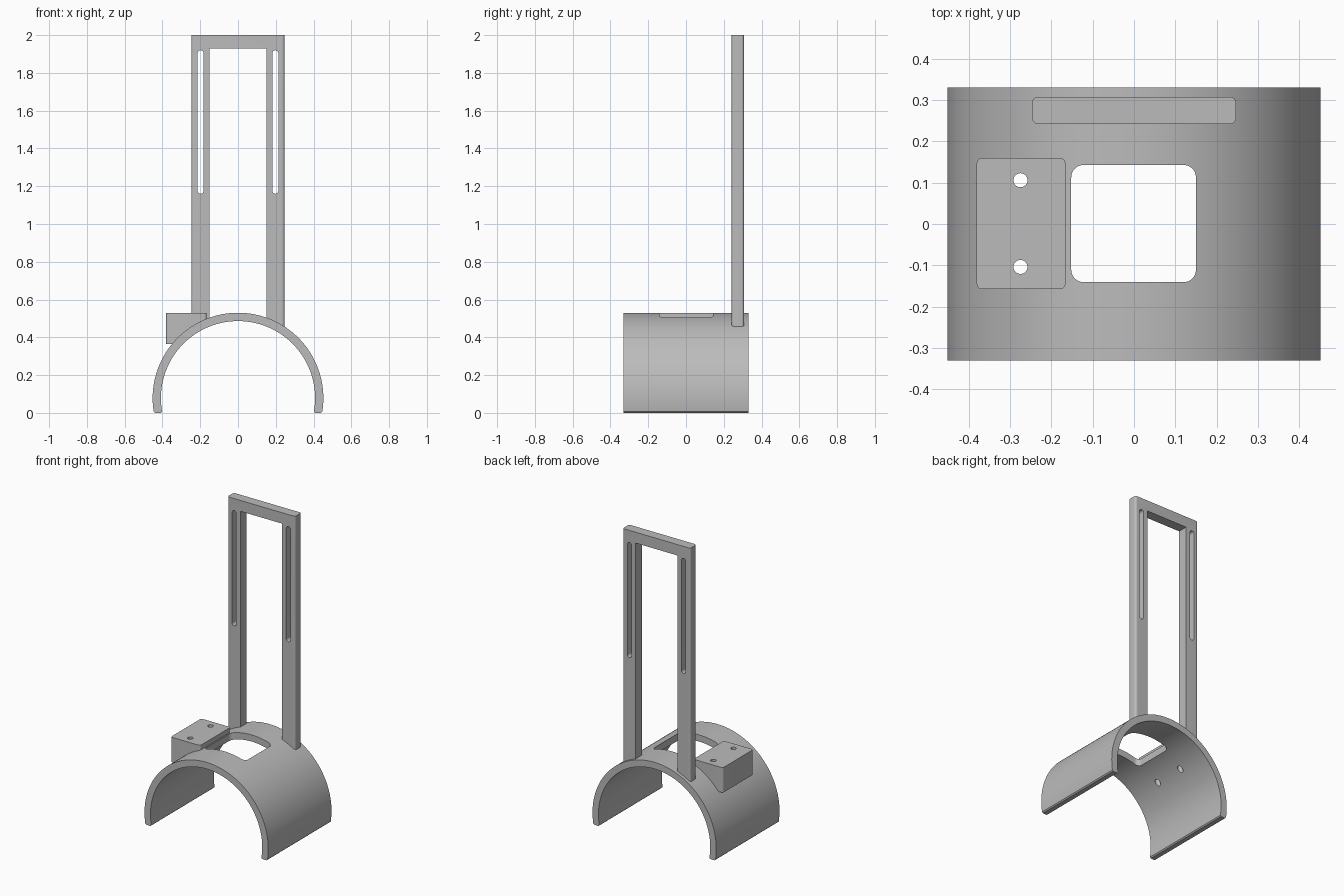
import bpy, bmesh
from math import sin, cos, pi, asin, radians

cube = bpy.data.objects.get("Cube")
if cube:
    bpy.data.objects.remove(cube)

grey = bpy.data.materials.new("plain grey")
grey.use_nodes = True
grey.diffuse_color = (0.5, 0.5, 0.5, 1)
grey.node_tree.nodes["Principled BSDF"].inputs["Base Color"].default_value = (0.5, 0.5, 0.5, 1)

OUTER, INNER, CENTRE_Z, HALF_LENGTH = 0.452, 0.408, 0.078, 0.33


def arc(cx, cy, r, start, end, steps):
    return [(cx + r * cos(start + (end - start) * i / steps),
             cy + r * sin(start + (end - start) * i / steps)) for i in range(steps + 1)]


def rounded_rect(x0, x1, y0, y1, r, steps=8):
    corners = [(x1 - r, y1 - r), (x0 + r, y1 - r), (x0 + r, y0 + r), (x1 - r, y0 + r)]
    pts = []
    for i, (cx, cy) in enumerate(corners):
        for p in arc(cx, cy, r, i * pi / 2, (i + 1) * pi / 2, steps):
            if not pts or abs(p[0] - pts[-1][0]) + abs(p[1] - pts[-1][1]) > 1e-5:
                pts.append(p)
    if abs(pts[0][0] - pts[-1][0]) + abs(pts[0][1] - pts[-1][1]) < 1e-5:
        pts.pop()
    return pts


def prism(name, profile, axis, lo, hi):
    """Extrude a flat profile along Y (profile in XZ) or Z (profile in XY)."""
    bm = bmesh.new()
    place = (lambda a, b, h: (a, h, b)) if axis == "Y" else (lambda a, b, h: (a, b, h))
    rings = [[bm.verts.new(place(a, b, h)) for a, b in profile] for h in (lo, hi)]
    for ring in rings:
        bm.faces.new(ring)
    n = len(profile)
    for i in range(n):
        j = (i + 1) % n
        bm.faces.new((rings[0][i], rings[0][j], rings[1][j], rings[1][i]))
    bmesh.ops.recalc_face_normals(bm, faces=bm.faces)
    mesh = bpy.data.meshes.new(name)
    bm.to_mesh(mesh)
    bm.free()
    mesh.materials.append(grey)
    obj = bpy.data.objects.new(name, mesh)
    bpy.context.collection.objects.link(obj)
    return obj


def activate(obj):
    bpy.ops.object.select_all(action="DESELECT")
    obj.select_set(True)
    bpy.context.view_layer.objects.active = obj


def cut(obj, cutters):
    activate(obj)
    for cutter in cutters:
        mod = obj.modifiers.new("cut", "BOOLEAN")
        mod.operation, mod.solver, mod.object = "DIFFERENCE", "EXACT", cutter
        bpy.ops.object.modifier_apply(modifier=mod.name)


# Arched cuff, with small chamfers along its two lower edges
chamfer = 0.007
drop = asin((CENTRE_Z - chamfer) / OUTER)
drop_in = asin((CENTRE_Z - chamfer) / INNER)
outer = arc(0, CENTRE_Z, OUTER, -drop, pi + drop, 128)
inner = arc(0, CENTRE_Z, INNER, pi + drop_in, -drop_in, 128)
foot_out, foot_in = outer[0][0] - chamfer, inner[-1][0] + chamfer
profile = outer + [(-foot_out, 0), (-foot_in, 0)] + inner + [(foot_in, 0), (foot_out, 0)]
cuff = prism("arched_cuff", profile, "Y", -HALF_LENGTH, HALF_LENGTH)

# Mounting block on the right shoulder and the tall upright frame
block = prism("mounting_block", rounded_rect(-0.381, -0.166, -0.158, 0.16, 0.014), "Z", 0.365, 0.53)
frame = prism("upright_frame", rounded_rect(-0.247, 0.247, 0.242, 0.308, 0.015), "Z", 0.38, 2.0)

# Cutters: core keeps block and frame out of the hollow of the cuff
core = prism("core_cutter", arc(0, CENTRE_Z, 0.425, 0, 2 * pi, 128)[:-1], "Y", -0.5, 0.5)
window = prism("window_cutter", rounded_rect(-0.152, 0.15, -0.141, 0.143, 0.03), "Z", 0.2, 0.8)
holes = [prism("hole_cutter", arc(-0.275, y, 0.017, 0, 2 * pi, 32)[:-1], "Z", 0.1, 0.8)
         for y in (-0.104, 0.106)]
opening = prism("opening_cutter", [(-0.152, 0.2), (0.152, 0.2), (0.152, 1.928), (-0.152, 1.928)],
                "Y", 0.1, 0.5)
slots = [prism("slot_cutter", rounded_rect(x - 0.0155, x + 0.0155, 1.16, 1.92, 0.0155), "Y", 0.1, 0.5)
         for x in (-0.198, 0.198)]

cut(cuff, [window] + holes)
cut(block, [core] + holes)
cut(frame, [opening, core] + slots)
for cutter in [core, window, opening] + holes + slots:
    bpy.data.objects.remove(cutter)

for part in (cuff, block, frame):
    activate(part)
    bpy.ops.object.shade_smooth_by_angle(angle=radians(30))
